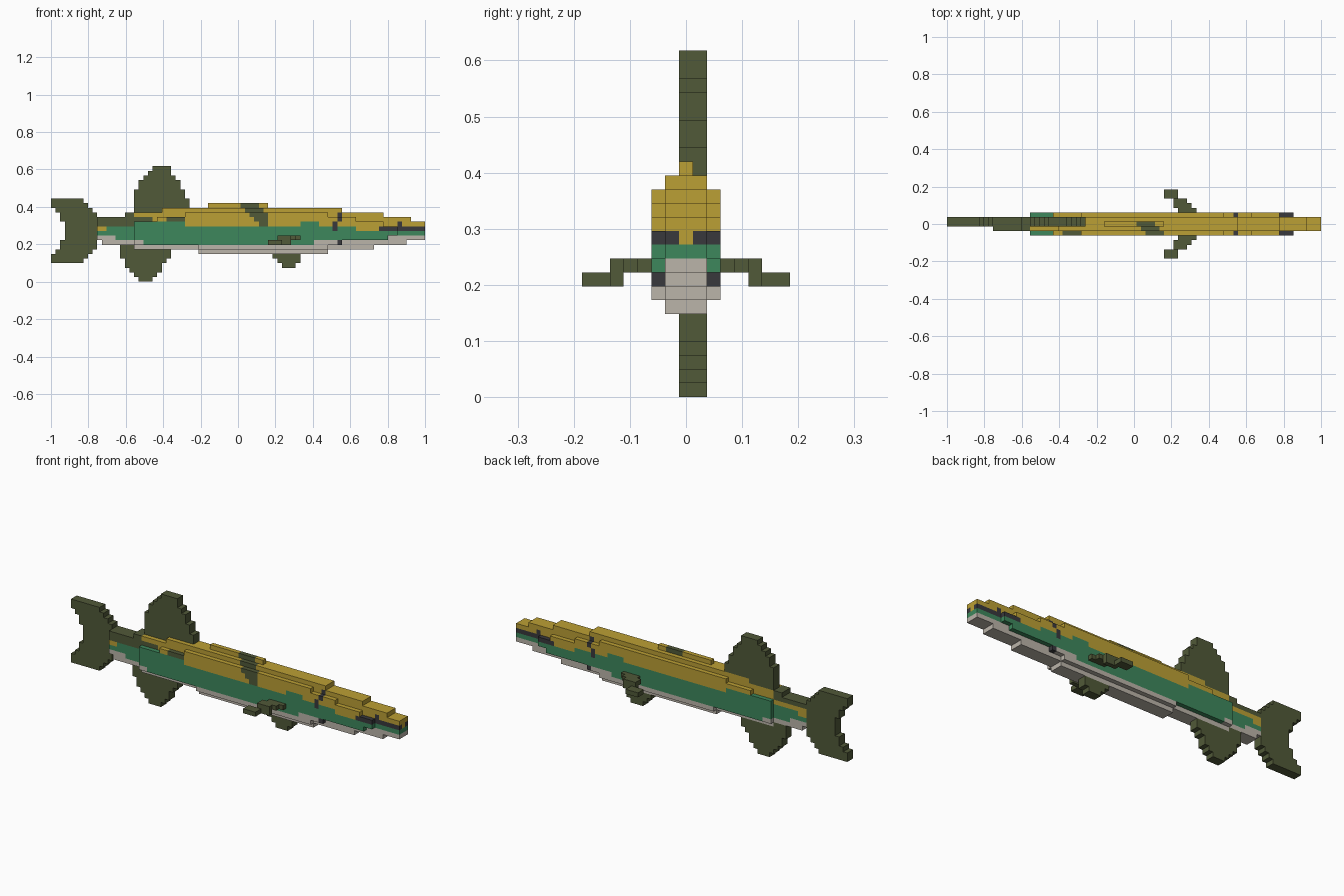
import bpy
import bmesh

default = bpy.data.objects.get("Cube")
if default:
    bpy.data.objects.remove(default, do_unlink=True)

UNIT = 2 / 81  # block size
PALETTE = {
    "golden_back": (0.50, 0.35, 0.035),
    "green_flank": (0.047, 0.245, 0.107),
    "pale_belly": (0.50, 0.46, 0.40),
    "olive_fin": (0.082, 0.10, 0.04),
    "dark_marking": (0.04, 0.04, 0.045),
}
GOLD, GREEN, PALE, OLIVE, DARK = range(len(PALETTE))
materials = []
for name, rgb in PALETTE.items():
    mat = bpy.data.materials.new(name)
    mat.use_nodes = True
    mat.diffuse_color = (*rgb, 1)
    mat.node_tree.nodes["Principled BSDF"].inputs["Base Color"].default_value = (*rgb, 1)
    materials.append(mat)

cells = {}  # block position -> (part name, colour)


def put(part, i, j, k, colour):
    cells.setdefault((i, j, k), (part, colour))


def step(value, stops, last):
    """Value of the first stop lying beyond the given position."""
    return next((level for limit, level in stops if value < limit), last)


def body_colour(i, j, k):
    side = abs(j)
    # mouth, eye and gill marks
    if side and k == 11 and i >= 71:
        return DARK
    if side == 1 and k == 12 and i == 75:
        return DARK
    if side and ((i == 61 and k in (11, 12)) or (i == 62 and k in (8, 13, 14))):
        return DARK
    # olive saddle on the tail root, spot and slanted band on the right side
    if j <= 1 and k >= 13 and i < 18:
        return OLIVE
    if j < 0 and ((k == 12 and i < 18) or (k == 13 and i < 22)):
        return OLIVE
    if j == -2 and k == 13 and 25 <= i < 29:
        return OLIVE
    start = 57 - k
    if j <= 0 and k >= 12 and start <= i < min(start + 4, 47):
        return OLIVE
    # belly, flank and back bands
    belly = step(i, [(14, 10), (20, 9), (57, 8), (73, 9)], 10)
    flank = step(i, [(12, 11), (18, 12), (29, 13), (54, 12), (58, 13), (66, 12)], 11)
    return PALE if k < belly else GREEN if k < flank else GOLD


# body layers from the bottom up: core span, then outer span
LAYERS = [
    ((32, 60), None), ((18, 70), (32, 60)), ((11, 77), (18, 63)),
    ((10, 81), (18, 73)), ((10, 81), (18, 75)), ((10, 81), (18, 75)),
    ((10, 81), (18, 72)), ((10, 78), (23, 66)), ((16, 72), (29, 60)),
    ((24, 63), None),
]
for k, (core, outer) in enumerate(LAYERS, start=6):
    for j in range(-2, 3):
        span = outer if abs(j) == 2 else core
        if span:
            for i in range(*span):
                put("body", i, j, k, body_colour(i, j, k))
for i in range(34, 47):  # ridge
    put("body", i, 0, 16, body_colour(i, 0, 16))


def upright_fin(part, bottom, rows):
    for k, span in enumerate(rows, start=bottom):
        for i in range(*span):
            for j in (0, 1):
                put(part, i, j, k, OLIVE)


# fins on the centre line
half_tail = [(0, 7), (0, 8), (1, 9), (2, 10), (2, 10), (3, 10), (3, 10)]
upright_fin("tail_fin", 4, half_tail + half_tail[::-1])
upright_fin("dorsal_fin", 15, [(18, 30)] * 3 + [(18, 29)] * 2 + [(19, 28)] * 2
            + [(20, 27), (21, 26), (22, 26)])
upright_fin("anal_fin", 0, [(19, 22), (18, 23), (17, 24), (16, 24), (16, 25)]
            + [(15, 26)] * 3)
upright_fin("pelvic_fin", 3, [(50, 53), (49, 54), (48, 54)])

# paired side fins
for part, sign in (("left_side_fin", 1), ("right_side_fin", -1)):
    spans = [(50, 54), (49, 53), (49, 52), (47, 50), (47, 50)]
    for j, span in enumerate(spans, start=3):
        for i in range(*span):
            if j <= 5:
                put(part, i, sign * j, 9, OLIVE)
            if j >= 5:
                put(part, i, sign * j, 8, OLIVE)


def build(part):
    """Make one object from the exposed faces of its blocks."""
    bm = bmesh.new()
    verts = {}

    def corner(p):
        if p not in verts:
            i, j, k = p
            verts[p] = bm.verts.new((i * UNIT - 1, (j - 0.5) * UNIT, k * UNIT))
        return verts[p]

    for cell, (owner, colour) in cells.items():
        if owner != part:
            continue
        for axis in range(3):
            for side in (0, 1):
                beyond = list(cell)
                beyond[axis] += 2 * side - 1
                if tuple(beyond) in cells:
                    continue
                loop = []
                for u, v in ((0, 0), (1, 0), (1, 1), (0, 1)):
                    p = list(cell)
                    p[axis] += side
                    p[(axis + 1) % 3] += u
                    p[(axis + 2) % 3] += v
                    loop.append(corner(tuple(p)))
                face = bm.faces.new(loop if side else loop[::-1])
                face.material_index = colour
    mesh = bpy.data.meshes.new(part)
    bm.to_mesh(mesh)
    bm.free()
    for mat in materials:
        mesh.materials.append(mat)
    bpy.context.collection.objects.link(bpy.data.objects.new(part, mesh))


for part in sorted({owner for owner, _ in cells.values()}):
    build(part)
